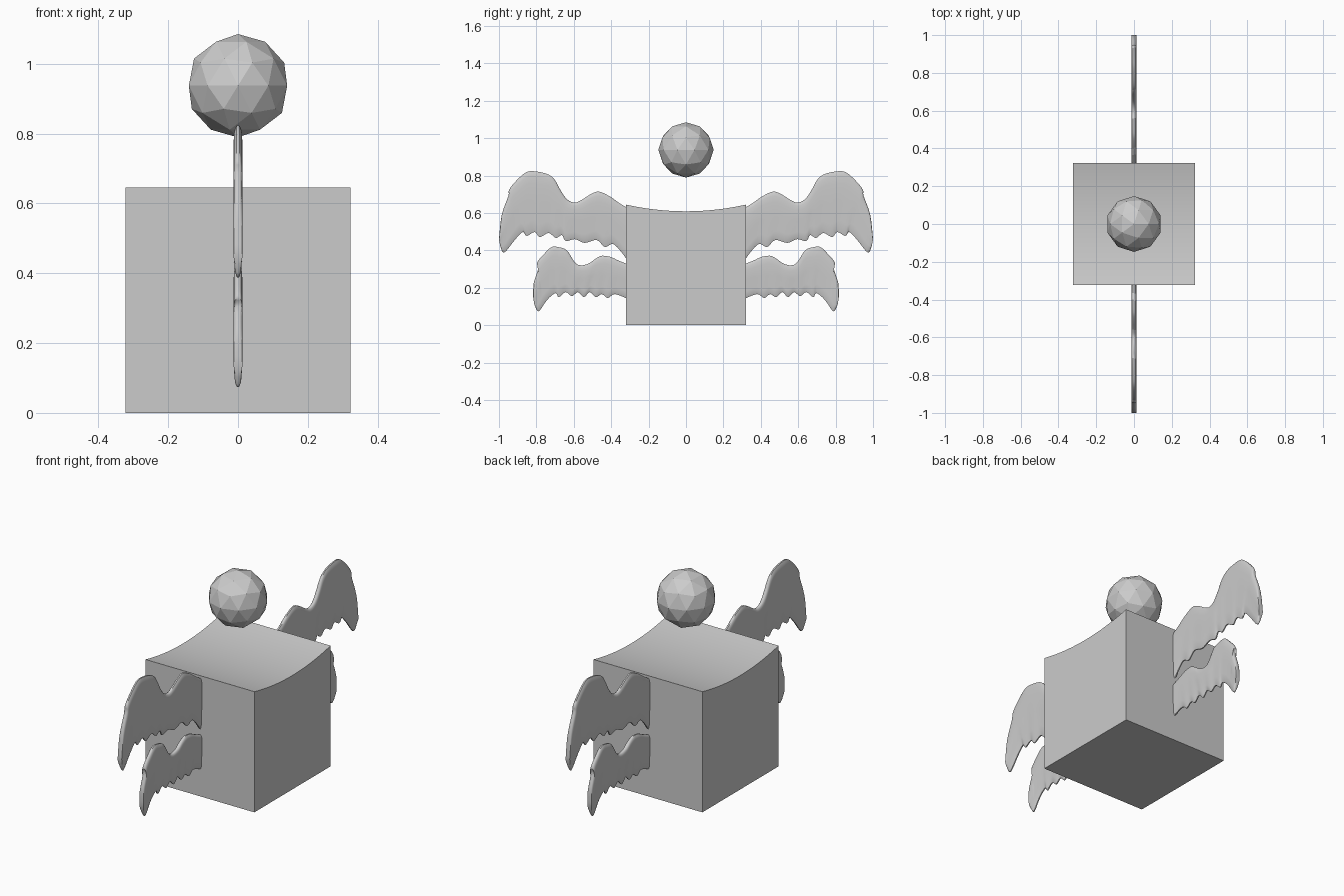
import bpy, bmesh, math
from mathutils import Vector

cube = bpy.data.objects.get("Cube")
if cube:
    bpy.data.objects.remove(cube)

GREY = (0.6, 0.6, 0.6, 1)
mat = bpy.data.materials.new("plain grey")
mat.use_nodes = True
mat.diffuse_color = GREY
mat.node_tree.nodes["Principled BSDF"].inputs["Base Color"].default_value = GREY


def make_object(name, bm, smooth_angle=None):
    bmesh.ops.recalc_face_normals(bm, faces=bm.faces)
    mesh = bpy.data.meshes.new(name)
    bm.to_mesh(mesh)
    bm.free()
    mesh.materials.append(mat)
    obj = bpy.data.objects.new(name, mesh)
    bpy.context.collection.objects.link(obj)
    if smooth_angle:
        bpy.ops.object.select_all(action='DESELECT')
        obj.select_set(True)
        bpy.context.view_layer.objects.active = obj
        bpy.ops.object.shade_smooth_by_angle(angle=math.radians(smooth_angle))
    return obj


def smooth_rail(points, steps=4):
    """Catmull-Rom samples through (y, z) points."""
    p = [Vector(q) for q in points]
    p = [p[0]] + p + [p[-1]]
    out = []
    for a, b, c, d in zip(p, p[1:], p[2:], p[3:]):
        for i in range(steps):
            t = i / steps
            out.append(0.5 * (2 * b + (c - a) * t + (2 * a - 5 * b + 4 * c - d) * t ** 2
                              + (3 * b - a - 3 * c + d) * t ** 3))
    return out + [p[-1]]


# Wing cross-section: (fraction from upper to lower edge, half thickness)
SECTION = [(0, .004), (.03, .009), (.08, .012), (.2, .0125), (.42, .013), (.5, .0115),
           (.8, .0105), (.93, .008), (1, .003)]


def make_wing(name, upper, lower, side):
    bm = bmesh.new()
    loop = [(f, h) for f, h in SECTION] + [(f, -h) for f, h in reversed(SECTION)]
    rings = []
    for a, b in zip(smooth_rail(upper), smooth_rail(lower)):
        ring = []
        for f, h in loop:
            q = a.lerp(b, f)
            ring.append(bm.verts.new((h, side * q.x, q.y)))
        rings.append(ring)
    n = len(loop)
    for r, s in zip(rings, rings[1:]):
        for i in range(n):
            j = (i + 1) % n
            bm.faces.new((r[i], r[j], s[j], s[i]))
    bm.faces.new(rings[0])
    bm.faces.new(rings[-1])
    make_object(name, bm, 50)


# Body: block with a shallow dished top
HALF, RIM, DIP, CUTS = 0.322, 0.645, 0.036, 24
bm = bmesh.new()
profile = [(-HALF, 0), (HALF, 0)]
for i in range(CUTS + 1):
    t = 1 - 2 * i / CUTS
    profile.append((HALF * t, RIM - DIP * (1 - t * t)))
end = bm.faces.new([bm.verts.new((-HALF, y, z)) for y, z in profile])
new = bmesh.ops.extrude_face_region(bm, geom=[end])["geom"]
bmesh.ops.translate(bm, vec=(2 * HALF, 0, 0),
                    verts=[v for v in new if isinstance(v, bmesh.types.BMVert)])
make_object("body_block", bm, 30)

# Head: faceted ball floating above the body
bm = bmesh.new()
bmesh.ops.create_icosphere(bm, subdivisions=2, radius=0.148)
bmesh.ops.translate(bm, vec=(0, 0, 0.937), verts=bm.verts)
make_object("head_ball", bm)

# Wing edges as (y, z) rails, root to tip
large_upper = [(.31, .625), (.36, .655), (.41, .69), (.466, .714), (.51, .70), (.555, .672),
               (.594, .655), (.635, .672), (.67, .72), (.70, .775), (.735, .805), (.79, .82),
               (.85, .82), (.905, .775), (.945, .725), (.95, .69), (.985, .59), (1, .46)]
large_lower = [(.31, .34), (.345, .39), (.39, .434), (.434, .418), (.477, .455), (.541, .44),
               (.595, .46), (.643, .45), (.664, .482), (.696, .466), (.734, .493), (.782, .471),
               (.809, .498), (.852, .477), (.873, .498), (.916, .455), (.972, .388), (.994, .425)]
small_upper = [(.31, .325), (.36, .345), (.40, .364), (.43, .37), (.455, .37), (.487, .353),
               (.52, .33), (.562, .32), (.595, .337), (.637, .40), (.685, .418), (.718, .418),
               (.75, .39), (.795, .337), (.789, .305), (.814, .225), (.817, .15)]
small_lower = [(.31, .14), (.38, .166), (.418, .145), (.45, .166), (.482, .15), (.514, .177),
               (.546, .15), (.578, .177), (.61, .155), (.643, .177), (.68, .15), (.696, .171),
               (.728, .15), (.755, .118), (.777, .085), (.793, .075), (.811, .11)]

# Two wings on the front and two on the back
for label, side in (("front", -1), ("back", 1)):
    make_wing(label + "_large_wing", large_upper, large_lower, side)
    make_wing(label + "_small_wing", small_upper, small_lower, side)
